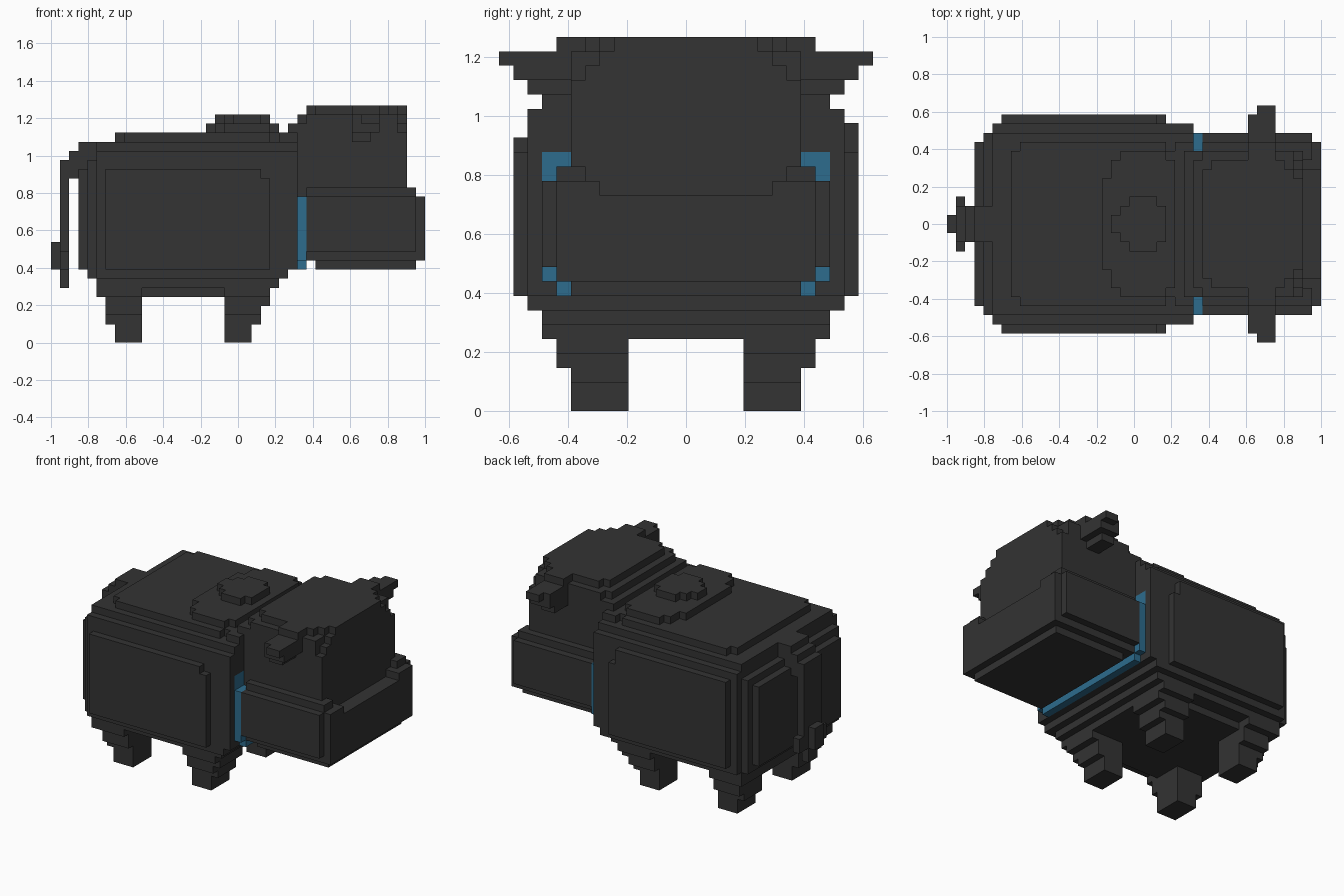
import bpy, bmesh, math

if "Cube" in bpy.data.objects:
    bpy.data.objects.remove(bpy.data.objects["Cube"])

V = 2 / 41  # cube size: the model is 41 cubes long


def material(name, rgb):
    m = bpy.data.materials.new(name)
    m.diffuse_color = (*rgb, 1)
    m.use_nodes = True
    m.node_tree.nodes["Principled BSDF"].inputs["Base Color"].default_value = m.diffuse_color
    return m


charcoal = material("charcoal", (0.033, 0.033, 0.033))
blue = material("blue", (0.026, 0.15, 0.27))

owner = {}  # cube cell -> part name


def box(part, x, y, z):
    """Fill cells x0..x1, z0..z1 and y0..y1 mirrored on both sides."""
    for i in range(*x):
        for j in range(*y):
            for k in range(*z):
                owner[(i, j, k)] = part
                owner[(i, -1 - j, k)] = part


def carve(x, y, z):
    for i in range(*x):
        for j in range(*y):
            for k in range(*z):
                owner.pop((i, j, k), None)
                owner.pop((i, -1 - j, k), None)


# Body: stacked, stepped slabs
box("body", (6, 24), (0, 12), (8, 18))
box("body", (6, 23), (0, 12), (18, 19))
for i in range(6, 23):
    owner[(i, 11, 19)] = "body"
box("body", (5, 27), (0, 11), (8, 21))
box("body", (5, 26), (0, 11), (7, 8))
box("body", (5, 25), (0, 10), (6, 7))
box("body", (5, 24), (0, 8), (5, 6))
box("body", (4, 5), (0, 10), (7, 20))
box("body", (3, 4), (0, 9), (8, 19))
box("body", (5, 27), (0, 10), (21, 22))
box("body", (7, 25), (0, 8), (22, 23))
box("body", (8, 24), (0, 9), (22, 23))

# Hump on the back
for x, y in (((17, 25), 5), ((18, 25), 7), ((19, 24), 8)):
    box("hump", x, (0, y), (23, 24))
for x, y in (((18, 24), 1), ((19, 24), 2), ((20, 23), 3)):
    box("hump", x, (0, y), (24, 25))

# Legs: narrow feet with wider thighs
for foot, shin, thigh in (((7, 10), (6, 10), (5, 10)), ((19, 22), (19, 23), (19, 24))):
    box("legs", foot, (4, 8), (0, 2))
    box("legs", shin, (4, 8), (2, 3))
    box("legs", shin, (4, 9), (3, 4))
    box("legs", thigh if foot[0] > 10 else shin, (4, 9), (4, 5))
    box("legs", thigh, (4, 10), (5, 6))

# Neck and skull
box("head", (25, 27), (0, 9), (22, 23))
box("head", (26, 28), (0, 8), (23, 24))
box("head", (27, 29), (0, 7), (24, 25))
box("head", (27, 39), (0, 8), (14, 23))
box("head", (28, 38), (0, 8), (23, 25))
box("head", (28, 39), (0, 7), (23, 24))
box("head", (28, 39), (0, 6), (24, 25))
box("head", (28, 39), (0, 5), (25, 26))
box("head", (28, 38), (0, 6), (25, 26))
box("head", (29, 37), (0, 7), (25, 26))

# Muzzle with a dipped upper front edge
box("muzzle", (28, 40), (0, 10), (10, 16))
box("muzzle", (28, 40), (0, 9), (9, 17))
box("muzzle", (29, 40), (0, 8), (8, 9))
box("muzzle", (40, 41), (0, 9), (9, 16))
carve((39, 41), (0, 6), (15, 17))
carve((39, 41), (0, 7), (16, 17))

# Ears
box("ears", (33, 36), (7, 9), (23, 26))
box("ears", (33, 36), (8, 12), (24, 25))
box("ears", (34, 36), (12, 13), (24, 25))
box("ears", (33, 36), (8, 12), (23, 24))
box("ears", (33, 35), (8, 11), (22, 23))

# Tail: root, hanging strand and tuft
box("tail", (3, 7), (0, 2), (19, 22))
box("tail", (2, 3), (0, 2), (18, 21))
box("tail", (1, 2), (0, 2), (9, 20))
box("tail", (1, 2), (0, 1), (6, 9))
box("tail", (1, 2), (0, 3), (8, 10))
box("tail", (0, 1), (0, 1), (8, 11))

# Collar between body and head
box("collar", (27, 28), (0, 10), (9, 16))
box("collar", (27, 28), (0, 9), (8, 9))
box("collar", (26, 27), (8, 10), (16, 18))

# Outer quad corners for each direction
DIRS = {
    (1, 0, 0): ((1, 0, 0), (1, 1, 0), (1, 1, 1), (1, 0, 1)),
    (-1, 0, 0): ((0, 0, 0), (0, 0, 1), (0, 1, 1), (0, 1, 0)),
    (0, 1, 0): ((0, 1, 0), (0, 1, 1), (1, 1, 1), (1, 1, 0)),
    (0, -1, 0): ((0, 0, 0), (1, 0, 0), (1, 0, 1), (0, 0, 1)),
    (0, 0, 1): ((0, 0, 1), (1, 0, 1), (1, 1, 1), (0, 1, 1)),
    (0, 0, -1): ((0, 0, 0), (0, 1, 0), (1, 1, 0), (1, 0, 0)),
}

# One clean surface mesh per part
for part in sorted(set(owner.values())):
    bm = bmesh.new()
    verts = {}
    for cell, name in owner.items():
        if name != part:
            continue
        for d, corners in DIRS.items():
            if tuple(a + b for a, b in zip(cell, d)) in owner:
                continue
            face = []
            for c in corners:
                p = tuple(a + b for a, b in zip(cell, c))
                if p not in verts:
                    verts[p] = bm.verts.new((p[0] * V - 1, p[1] * V, p[2] * V))
                face.append(verts[p])
            bm.faces.new(face)
    bmesh.ops.dissolve_limit(bm, angle_limit=math.radians(1), verts=bm.verts[:], edges=bm.edges[:])
    mesh = bpy.data.meshes.new(part)
    bm.to_mesh(mesh)
    bm.free()
    mesh.materials.append(blue if part == "collar" else charcoal)
    bpy.context.collection.objects.link(bpy.data.objects.new(part, mesh))
